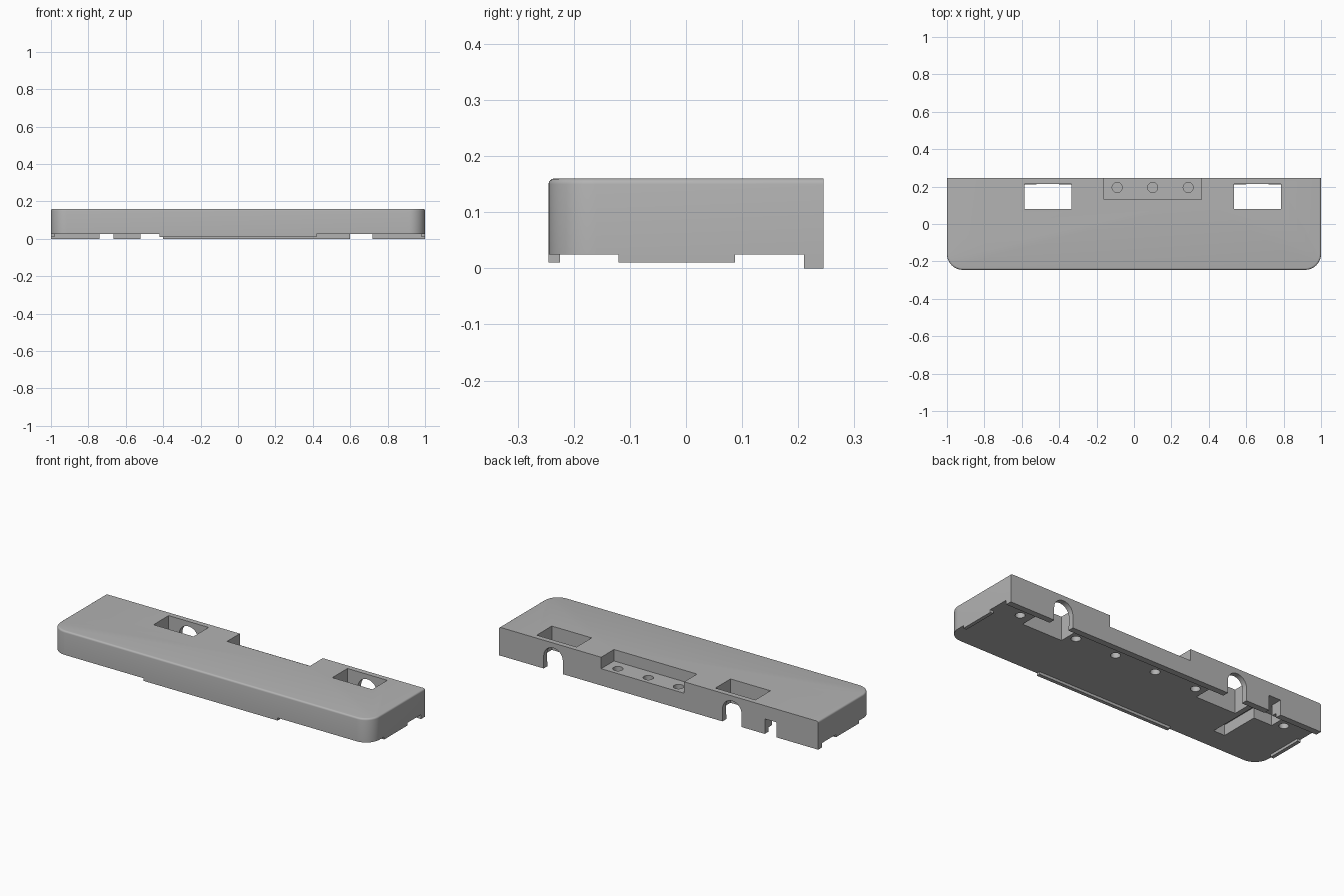
import bpy, bmesh, math
from mathutils import Vector

cube = bpy.data.objects.get("Cube")
if cube:
    bpy.data.objects.remove(cube, do_unlink=True)

grey = bpy.data.materials.new("plain grey")
grey.use_nodes = True
GREY = (0.45, 0.45, 0.45, 1)
grey.diffuse_color = GREY
grey.node_tree.nodes["Principled BSDF"].inputs["Base Color"].default_value = GREY

BACK, BASE, TOP = 0.245, 0.025, 0.16


def prism(name, outline, lo, hi, axis="z"):
    """Extrude a 2D outline along z (outline is x, y) or y (outline is x, z)."""
    bm = bmesh.new()
    place = (lambda a, b: (a, b, lo)) if axis == "z" else (lambda a, b: (a, lo, b))
    face = bm.faces.new([bm.verts.new(place(a, b)) for a, b in outline])
    new = bmesh.ops.extrude_face_region(bm, geom=[face])["geom"]
    move = Vector((0, 0, hi - lo)) if axis == "z" else Vector((0, hi - lo, 0))
    bmesh.ops.translate(bm, vec=move, verts=[g for g in new if isinstance(g, bmesh.types.BMVert)])
    bmesh.ops.recalc_face_normals(bm, faces=bm.faces)
    mesh = bpy.data.meshes.new(name)
    bm.to_mesh(mesh)
    bm.free()
    mesh.materials.append(grey)
    obj = bpy.data.objects.new(name, mesh)
    bpy.context.collection.objects.link(obj)
    return obj


def box(name, x0, x1, y0, y1, z0, z1):
    return prism(name, [(x0, y0), (x1, y0), (x1, y1), (x0, y1)], z0, z1)


def arc(cx, cy, r, start, end, n):
    return [(cx + r * math.cos(math.radians(start + (end - start) * i / n)),
             cy + r * math.sin(math.radians(start + (end - start) * i / n))) for i in range(n + 1)]


def hole(x, y, r, z0, z1):
    return prism("hole_cutter", arc(x, y, r, 0, 360, 24)[:-1], z0, z1)


def cut(obj, cutter):
    mod = obj.modifiers.new("cut", "BOOLEAN")
    mod.operation, mod.solver, mod.object = "DIFFERENCE", "EXACT", cutter
    bpy.context.view_layer.objects.active = obj
    bpy.ops.object.modifier_apply(modifier=mod.name)
    bpy.data.objects.remove(cutter, do_unlink=True)


# Main block: square at the back, rounded front corners, softened top rim
R = 0.085
outline = ([(1, BACK), (-1, BACK)] + arc(-1 + R, -BACK + R, R, 180, 270, 12)
           + arc(1 - R, -BACK + R, R, 270, 360, 12))
body = prism("body", outline, BASE, TOP)
bm = bmesh.new()
bm.from_mesh(body.data)
rim = [e for e in bm.edges if all(v.co.z > TOP - 0.001 for v in e.verts)
       and any(v.co.y < BACK - 0.001 for v in e.verts)]
bmesh.ops.bevel(bm, geom=rim, offset=0.01, segments=4, profile=0.5, affect="EDGES")
bm.to_mesh(body.data)
bm.free()

# Windows through the block, each with an arched opening to the back
for cx in (-0.46, 0.66):
    cut(body, box("window_cutter", cx - 0.125, cx + 0.125, 0.08, 0.215, -0.1, 0.3))
    arch = [(cx - 0.06, -0.1), (cx + 0.06, -0.1)] + arc(cx, 0.072, 0.06, 0, 180, 20)
    cut(body, prism("arch_cutter", arch, 0.2, 0.3, "y"))

# Recessed shelf with three blind holes
SHELF = 0.095
cut(body, box("shelf_cutter", -0.16, 0.36, 0.13, 0.3, SHELF, 0.3))
for x in (-0.09, 0.1, 0.29):
    cut(body, hole(x, 0.195, 0.027, 0.05, 0.12))

# Blind holes in the underside
for x in (-0.85, -0.28, -0.02, 0.235, 0.49, 0.85):
    cut(body, hole(x, 0.138, 0.025, -0.05, 0.065))

# Branching channel in the underside, open at the back
ROOF = 0.085
channel = [(-0.74, 0.3), (-0.74, 0.18), (-0.8, 0.18), (-0.8, 0.105), (-0.685, 0.105),
           (-0.685, -0.12), (-0.615, -0.12), (-0.615, 0.18), (-0.665, 0.18), (-0.665, 0.3)]
cut(body, prism("channel_cutter", channel, -0.05, ROOF))

# Locating lips below the block
box("front_lip", -0.42, 0.42, -BACK, -0.225, 0.01, BASE)
for name, s in (("left_lip", 1), ("right_lip", -1)):
    box(name, min(s, s * 0.98), max(s, s * 0.98), -0.12, 0.087, 0.01, BASE)
for i, (a, b) in enumerate([(-1, -0.74), (-0.665, -0.52), (-0.4, 0.6), (0.72, 1)]):
    box(f"back_lip_{i + 1}", a, b, 0.21, BACK, 0, BASE)

# Smooth the rounded surfaces, keep the edges sharp
bpy.ops.object.select_all(action="DESELECT")
body.select_set(True)
bpy.context.view_layer.objects.active = body
bpy.ops.object.shade_smooth_by_angle(angle=math.radians(30))
